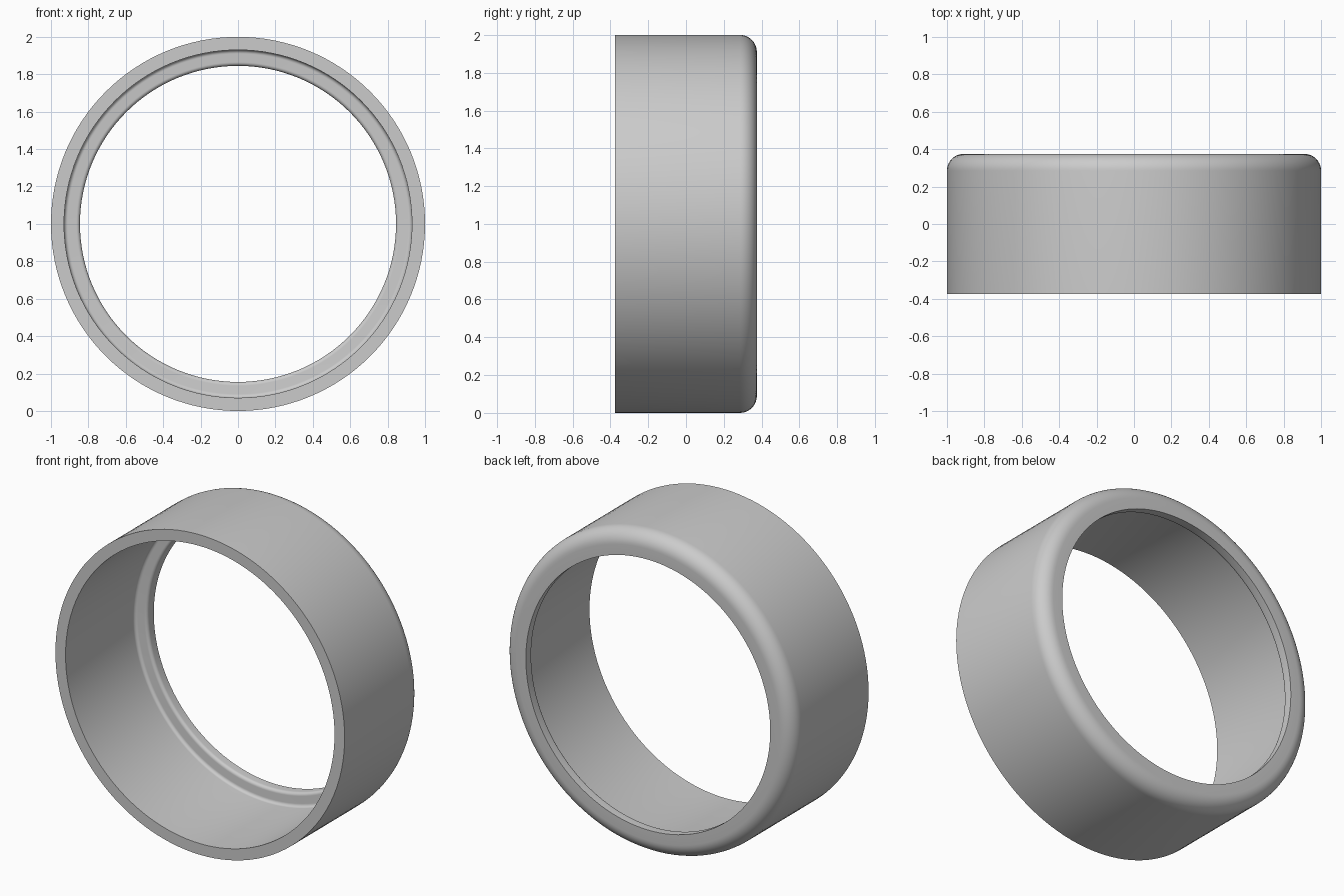
import bpy, bmesh
from math import pi, sin, cos, radians
from mathutils import Vector, Matrix

cube = bpy.data.objects.get("Cube")
if cube:
    bpy.data.objects.remove(cube, do_unlink=True)

SEGMENTS = 128
FRONT, BACK = -0.375, 0.375
OUTER, BORE, LIP = 1.0, 0.93, 0.845
LIP_FRONT = 0.31
ROUND, FILLET = 0.09, 0.02


def arc(r, y, size, start, end, steps):
    """Points of a quarter round in the (radius, depth) plane."""
    angles = [radians(start + (end - start) * i / steps) for i in range(steps + 1)]
    return [(r + size * cos(a), y + size * sin(a)) for a in angles]


# Cross-section: outer wall, rounded back edge, inner lip, bore
profile = [(OUTER, FRONT)]
profile += arc(OUTER - ROUND, BACK - ROUND, ROUND, 0, 90, 10)
profile += [(LIP, BACK)]
profile += arc(LIP + FILLET, LIP_FRONT + FILLET, FILLET, 180, 270, 6)
profile += arc(BORE - FILLET, LIP_FRONT - FILLET, FILLET, 90, 0, 6)
profile += [(BORE, FRONT)]

# Revolve the closed cross-section around the depth axis
bm = bmesh.new()
rings = []
for i in range(SEGMENTS):
    turn = Matrix.Rotation(2 * pi * i / SEGMENTS, 3, 'Y')
    rings.append([bm.verts.new(turn @ Vector((r, y, 0))) for r, y in profile])
for i, ring in enumerate(rings):
    after = rings[(i + 1) % SEGMENTS]
    for j in range(len(profile)):
        k = (j + 1) % len(profile)
        bm.faces.new((ring[j], ring[k], after[k], after[j]))
bmesh.ops.recalc_face_normals(bm, faces=bm.faces)

mesh = bpy.data.meshes.new("ring_collar")
bm.to_mesh(mesh)
bm.free()
collar = bpy.data.objects.new("ring_collar", mesh)
collar.location.z = OUTER
bpy.context.collection.objects.link(collar)

# Plain grey finish
grey = bpy.data.materials.new("plain grey")
grey.use_nodes = True
colour = (0.6, 0.6, 0.6, 1)
grey.diffuse_color = colour
grey.node_tree.nodes["Principled BSDF"].inputs["Base Color"].default_value = colour
mesh.materials.append(grey)

# Smooth rounds with crisp rims
bpy.ops.object.select_all(action='DESELECT')
collar.select_set(True)
bpy.context.view_layer.objects.active = collar
bpy.ops.object.shade_smooth_by_angle(angle=radians(30))
